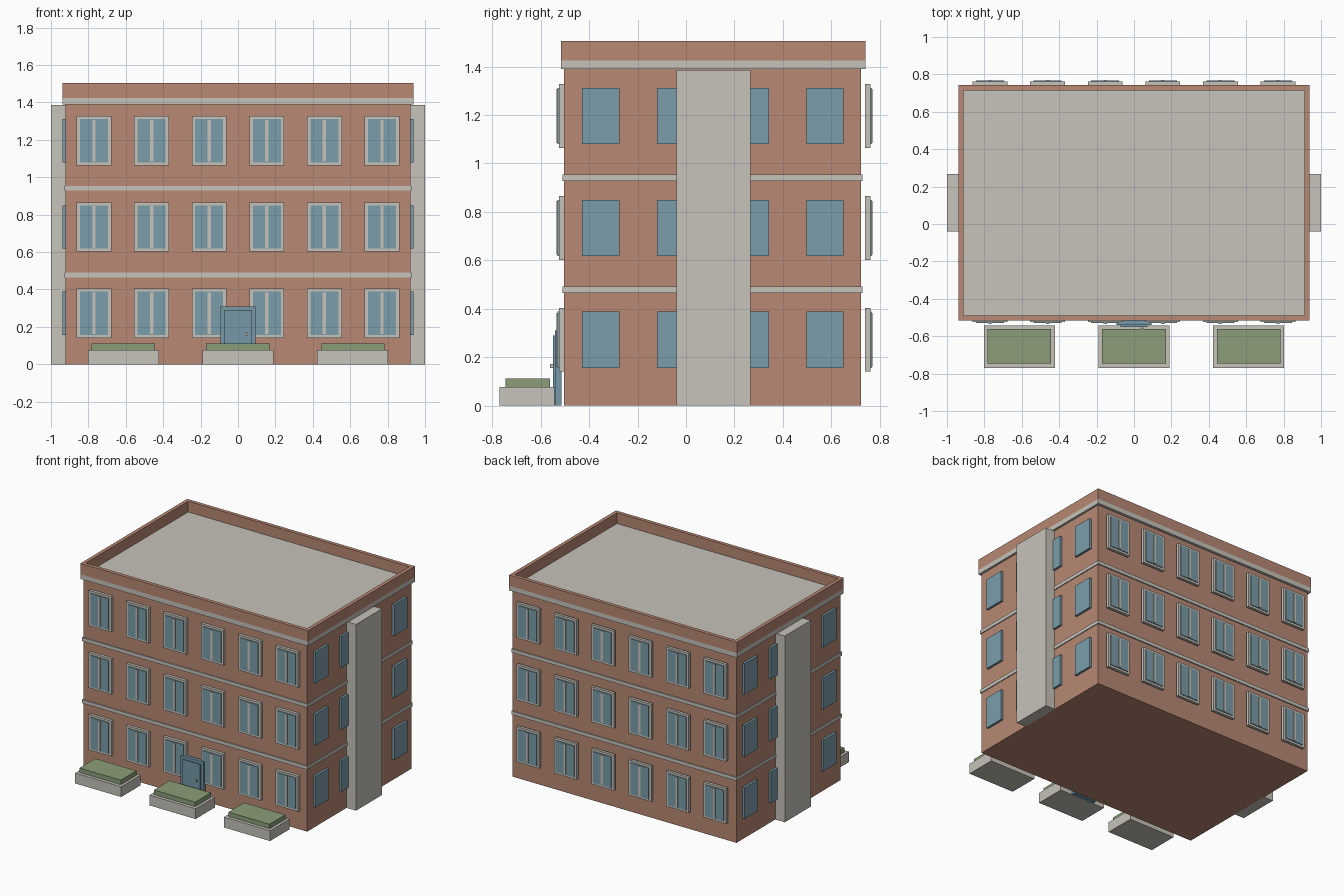
import bpy

default = bpy.data.objects.get("Cube")
if default:
    bpy.data.objects.remove(default, do_unlink=True)


def material(name, rgb):
    m = bpy.data.materials.new(name)
    m.use_nodes = True
    m.diffuse_color = (*rgb, 1)
    m.node_tree.nodes["Principled BSDF"].inputs["Base Color"].default_value = (*rgb, 1)
    return m


BRICK = material("brick", (0.48, 0.25, 0.174))
STONE = material("pale stone", (0.565, 0.546, 0.491))
GLASS = material("blue glass", (0.198, 0.337, 0.402))
DOOR = material("blue door paint", (0.18, 0.315, 0.39))
GREEN = material("hedge green", (0.258, 0.337, 0.188))


def box(name, mat, x, y, z):
    """Box from (min, max) pairs along each axis."""
    corners = [(i, j, k) for i in x for j in y for k in z]
    faces = [(0, 1, 3, 2), (4, 6, 7, 5), (0, 4, 5, 1),
             (2, 3, 7, 6), (0, 2, 6, 4), (1, 5, 7, 3)]
    mesh = bpy.data.meshes.new(name)
    mesh.from_pydata(corners, [], faces)
    mesh.materials.append(mat)
    obj = bpy.data.objects.new(name, mesh)
    bpy.context.collection.objects.link(obj)
    return obj


def span(centre, size):
    return centre - size / 2, centre + size / 2


FRONT, BACK, SIDE = -0.503, 0.722, 0.922
MID = (FRONT + BACK) / 2
EAVES, ROOF, TOP = 1.39, 1.425, 1.505

# Main block and the belts between storeys
box("main_block", BRICK, (-SIDE, SIDE), (FRONT, BACK), (0, EAVES))
for z in (0.478, 0.941):
    box("belt_course", STONE, span(0, 1.857), span(MID, 1.241), span(z, 0.026))

# Roof slab whose edge forms the cornice, with a parapet ring above
OUT_X, OUT_Y0, OUT_Y1, WALL = 0.938, -0.516, 0.742, 0.027
box("roof_slab", STONE, (-OUT_X, OUT_X), (OUT_Y0, OUT_Y1), (EAVES, ROOF))
for y0 in (OUT_Y0, OUT_Y1 - WALL):
    box("parapet_long", BRICK, (-OUT_X, OUT_X), (y0, y0 + WALL), (ROOF, TOP))
for x0 in (-OUT_X, OUT_X - WALL):
    box("parapet_short", BRICK, (x0, x0 + WALL), (OUT_Y0 + WALL, OUT_Y1 - WALL), (ROOF, TOP))

# Windows: framed on the front and back, plain panes on the sides
for storey in range(3):
    z = 0.272 + storey * 0.462
    for face, out in ((FRONT, -1), (BACK + 0.018, 1)):
        def layer(near, far):
            return sorted((face + out * near, face + out * far))
        for i in range(6):
            x = (i - 2.5) * 0.308
            box("window_frame", STONE, span(x, 0.186), layer(0, 0.021), span(z, 0.264))
            box("window_glass", GLASS, span(x, 0.15), layer(0.015, 0.027), span(z, 0.232))
            box("window_mullion", STONE, span(x, 0.018), layer(0.02, 0.031), span(z, 0.222))
    for out in (-1, 1):
        for i in range(4):
            y = 0.111 + (i - 1.5) * 0.309
            box("side_window", GLASS, sorted((out * SIDE, out * 0.939)),
                span(y, 0.154), span(z, 0.232))

# Stone pier on each end wall
for out in (-1, 1):
    box("end_pier", STONE, sorted((out * SIDE, out)), (-0.04, 0.266), (0, 1.387))

# Entrance
box("door_surround", DOOR, span(0, 0.188), (-0.541, -0.515), (0, 0.31))
box("door_leaf", DOOR, span(0, 0.145), (-0.55, -0.541), (0, 0.29))
box("door_handle", STONE, span(0.044, 0.012), (-0.561, -0.55), span(0.163, 0.016))

# Planters with hedges
for x in (-0.613, 0, 0.613):
    box("planter", STONE, span(x, 0.38), (-0.77, -0.543), (0, 0.077))
    box("hedge", GREEN, span(x, 0.34), (-0.746, -0.562), (0.077, 0.111))
